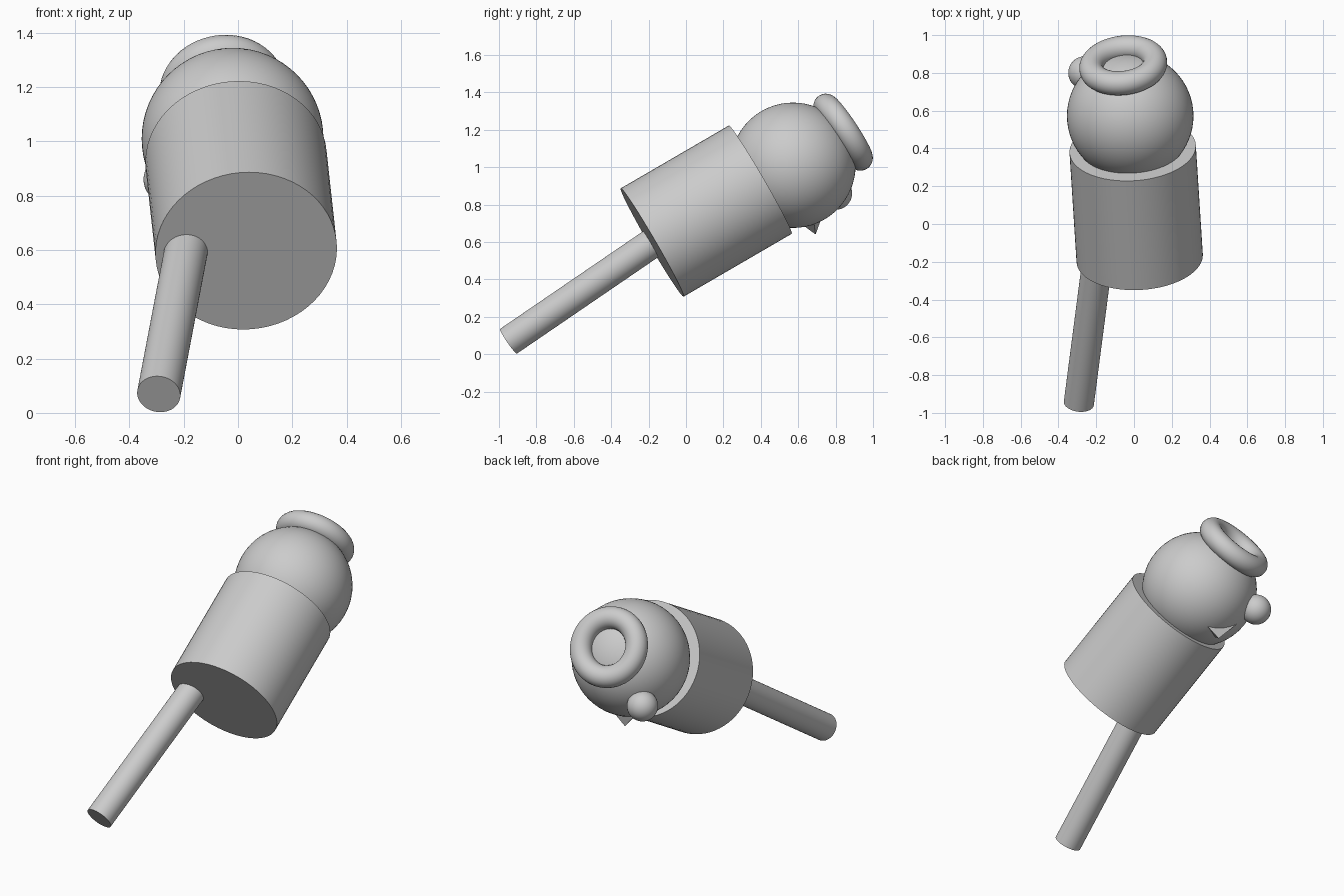
import bpy, bmesh
from math import radians
from mathutils import Vector

cube = bpy.data.objects.get("Cube")
if cube:
    bpy.data.objects.remove(cube, do_unlink=True)

grey = bpy.data.materials.new("plain grey")
grey.use_nodes = True
colour = (0.6, 0.6, 0.6, 1)
grey.diffuse_color = colour
grey.node_tree.nodes["Principled BSDF"].inputs["Base Color"].default_value = colour


def finish(name, smooth=True):
    """Name the new object, colour it and smooth its round surfaces."""
    obj = bpy.context.object
    obj.name = obj.data.name = name
    obj.data.materials.append(grey)
    if smooth:
        bpy.ops.object.shade_smooth_by_angle(angle=radians(35))
    return obj


def aim(direction):
    return Vector(direction).to_track_quat('Z', 'Y').to_euler()


def rod(name, start, end, radius):
    start, end = Vector(start), Vector(end)
    bpy.ops.mesh.primitive_cylinder_add(
        vertices=64, radius=radius, depth=(end - start).length,
        location=(start + end) / 2, rotation=aim(end - start))
    return finish(name)


def ball(name, centre, radius):
    bpy.ops.mesh.primitive_uv_sphere_add(
        segments=64, ring_count=32, radius=radius, location=centre)
    return finish(name)


# Leaning body and the off-centre stick below it
rod("body", (0.03, -0.181, 0.597), (-0.007, 0.397, 0.933), 0.335)
rod("stick", (-0.292, -0.949, 0.069), (-0.175, -0.05, 0.683), 0.08)

# Head with a small ball on its side
head_centre = Vector((-0.02, 0.572, 1.01))
ball("head", head_centre, 0.335)
ball("side_ball", (-0.26, 0.80, 0.86), 0.088)

# Ring resting on the crown of the head
bpy.ops.mesh.primitive_torus_add(
    major_segments=64, minor_segments=24, major_radius=0.17, minor_radius=0.064,
    location=(-0.057, 0.84, 1.187), rotation=aim((-0.11, 0.83, 0.55)))
finish("crown_ring")

# Small three-sided spike, its base sunk into the head
tip = Vector((-0.045, 0.121, -0.37))
base = [Vector(p) for p in ((0.033, 0.113, -0.314),
                            (-0.153, 0.165, -0.247),
                            (-0.07, 0.06, -0.325))]
bm = bmesh.new()
for point in [tip] + [tip.lerp(p, 1.3) for p in base]:
    bm.verts.new(head_centre + point)
bmesh.ops.convex_hull(bm, input=bm.verts)
bmesh.ops.recalc_face_normals(bm, faces=bm.faces)
mesh = bpy.data.meshes.new("spike")
bm.to_mesh(mesh)
bm.free()
spike = bpy.data.objects.new("spike", mesh)
bpy.context.collection.objects.link(spike)
bpy.context.view_layer.objects.active = spike
finish("spike", smooth=False)
